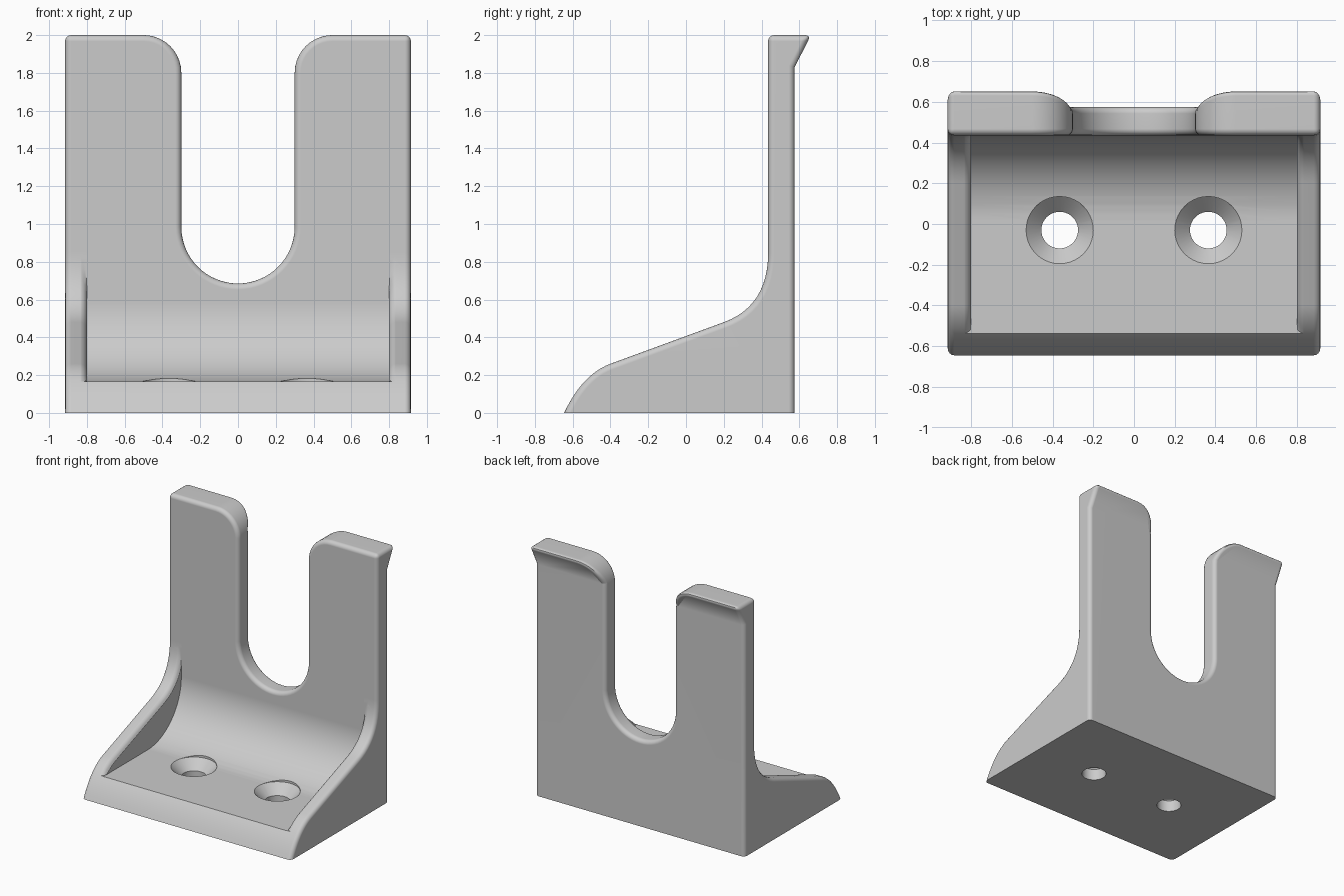
import bpy, bmesh, math
from mathutils import Vector

cube = bpy.data.objects.get("Cube")
if cube:
    bpy.data.objects.remove(cube, do_unlink=True)

grey = bpy.data.materials.new("light grey")
grey.use_nodes = True
grey.diffuse_color = (0.6, 0.6, 0.6, 1)
grey.node_tree.nodes["Principled BSDF"].inputs["Base Color"].default_value = (0.6, 0.6, 0.6, 1)


def loft(name, sections):
    """Closed solid through loops that share one point count."""
    bm = bmesh.new()
    rings = [[bm.verts.new(p) for p in s] for s in sections]
    n = len(rings[0])
    for a, b in zip(rings, rings[1:]):
        for i in range(n):
            j = (i + 1) % n
            bm.faces.new((a[i], a[j], b[j], b[i]))
    bm.faces.new(rings[0])
    bm.faces.new(rings[-1])
    bmesh.ops.recalc_face_normals(bm, faces=bm.faces)
    mesh = bpy.data.meshes.new(name)
    bm.to_mesh(mesh)
    bm.free()
    mesh.materials.append(grey)
    obj = bpy.data.objects.new(name, mesh)
    bpy.context.collection.objects.link(obj)
    return obj


def across_x(profile, x):
    return [(x, y, z) for y, z in profile]


def boolean(obj, tool, operation):
    mod = obj.modifiers.new("cut", "BOOLEAN")
    mod.operation, mod.object, mod.solver = operation, tool, "EXACT"
    graph = bpy.context.evaluated_depsgraph_get()
    mesh = bpy.data.meshes.new_from_object(obj.evaluated_get(graph))
    obj.modifiers.clear()
    obj.data = mesh
    bpy.data.objects.remove(tool, do_unlink=True)


def arc(cx, cz, r, start, end, n):
    angles = [math.radians(start + (end - start) * i / n) for i in range(n + 1)]
    return [(cx + r * math.cos(a), cz + r * math.sin(a)) for a in angles]


def bend(a, b, c, n=12):
    a, b, c = Vector(a), Vector(b), Vector(c)
    return [tuple(a * (1 - t) ** 2 + b * 2 * t * (1 - t) + c * t * t)
            for t in (i / n for i in range(n + 1))]


HALF, WALL, FLOOR, FRONT, BACK = 0.915, 0.8, 0.165, 0.435, 0.575

# Side profile: rounded nose, sloping shoulder, upright and hooked lip
slope = (bend((-0.645, 0), (-0.549, 0.205), (-0.4, 0.26))
         + bend((0.2, 0.48), (FRONT, 0.566), (FRONT, 0.85)))
side = slope + [(FRONT, 2.2), (0.775, 2.2), (0.662, 2.0), (BACK, 1.83), (BACK, 0)]
bracket = loft("bracket", [across_x(side, -1.2), across_x(side, 1.2)])

# Front outline: two prongs around a U slot with flared mouth
half = arc(0, 0.985, 0.3, -90, 0, 16) + arc(0.5, 1.8, 0.2, 180, 90, 10)
half += [(HALF, 2), (HALF, 0)]
outline = half + [(-x, z) for x, z in reversed(half[1:])]
outline_tool = loft("outline_tool", [[(x, y, z) for x, z in outline] for y in (-0.9, 0.9)])
boolean(bracket, outline_tool, "INTERSECT")

# Pocket between the side walls, with a curved rear corner
pocket = [(-0.9, FLOOR)] + arc(FRONT - 0.42, FLOOR + 0.42, 0.42, -90, 0, 16)
pocket += [(FRONT, 1.2), (-0.9, 1.2)]
boolean(bracket, loft("pocket_tool", [across_x(pocket, -WALL), across_x(pocket, WALL)]),
        "DIFFERENCE")

# Round the outer and slot edges, leaving base and pocket edges crisp
bm = bmesh.new()
bm.from_mesh(bracket.data)
bmesh.ops.remove_doubles(bm, verts=bm.verts, dist=0.0002)
bmesh.ops.dissolve_limit(bm, angle_limit=math.radians(0.5), verts=bm.verts, edges=bm.edges)
bm.normal_update()


def rounded(e):
    if len(e.link_faces) != 2 or not e.is_convex or e.calc_face_angle() < math.radians(30):
        return False
    on_base = all(v.co.z < 0.01 for v in e.verts)
    on_wall = all(abs(abs(v.co.x) - WALL) < 0.005 for v in e.verts)
    on_floor = all(abs(v.co.z - FLOOR) < 0.002 for v in e.verts)
    return not (on_base or on_wall or on_floor)


bmesh.ops.bevel(bm, geom=[e for e in bm.edges if rounded(e)], offset=0.032,
                offset_type="OFFSET", segments=4, profile=0.5, affect="EDGES",
                clamp_overlap=False)
bmesh.ops.recalc_face_normals(bm, faces=bm.faces)
bm.to_mesh(bracket.data)
bm.free()


# Round the inner edges of the side walls
def inset_section(x, amount):
    pts = []
    for i, (y, z) in enumerate(slope):
        a, b = slope[max(i - 1, 0)], slope[min(i + 1, len(slope) - 1)]
        t = (Vector(b) - Vector(a)).normalized()
        pts.append((min(y + t.y * amount, FRONT - 0.001),
                    max(z - t.x * amount, FLOOR + 0.001)))
    return across_x(pts + [(-0.9, 0.87), (-0.9, FLOOR + 0.001)], x)


R = 0.04
steps = [(WALL - 0.01, R)]
for i in range(1, 6):
    a = math.radians(18 * i)
    steps.append((WALL + R * (1 - math.cos(a)), R * (1 - math.sin(a)) - 0.001))
for sign in (-1, 1):
    boolean(bracket, loft("wall_round_tool", [inset_section(sign * x, d) for x, d in steps]),
            "DIFFERENCE")

# Countersunk screw holes
for x in (-0.365, 0.365):
    rings = []
    for r, z in ((0.09, -0.1), (0.09, 0.09), (0.165, FLOOR), (0.165, 0.4)):
        rings.append([(px, py, z) for px, py in arc(x, -0.03, r, 0, 360, 40)[:-1]])
    boolean(bracket, loft("hole_tool", rings), "DIFFERENCE")

# Smooth shading with crisp corners
bpy.ops.object.select_all(action="DESELECT")
bracket.select_set(True)
bpy.context.view_layer.objects.active = bracket
bpy.ops.object.shade_smooth_by_angle(angle=math.radians(30))
weighted = bracket.modifiers.new("weighted_normals", "WEIGHTED_NORMAL")
weighted.keep_sharp = True
